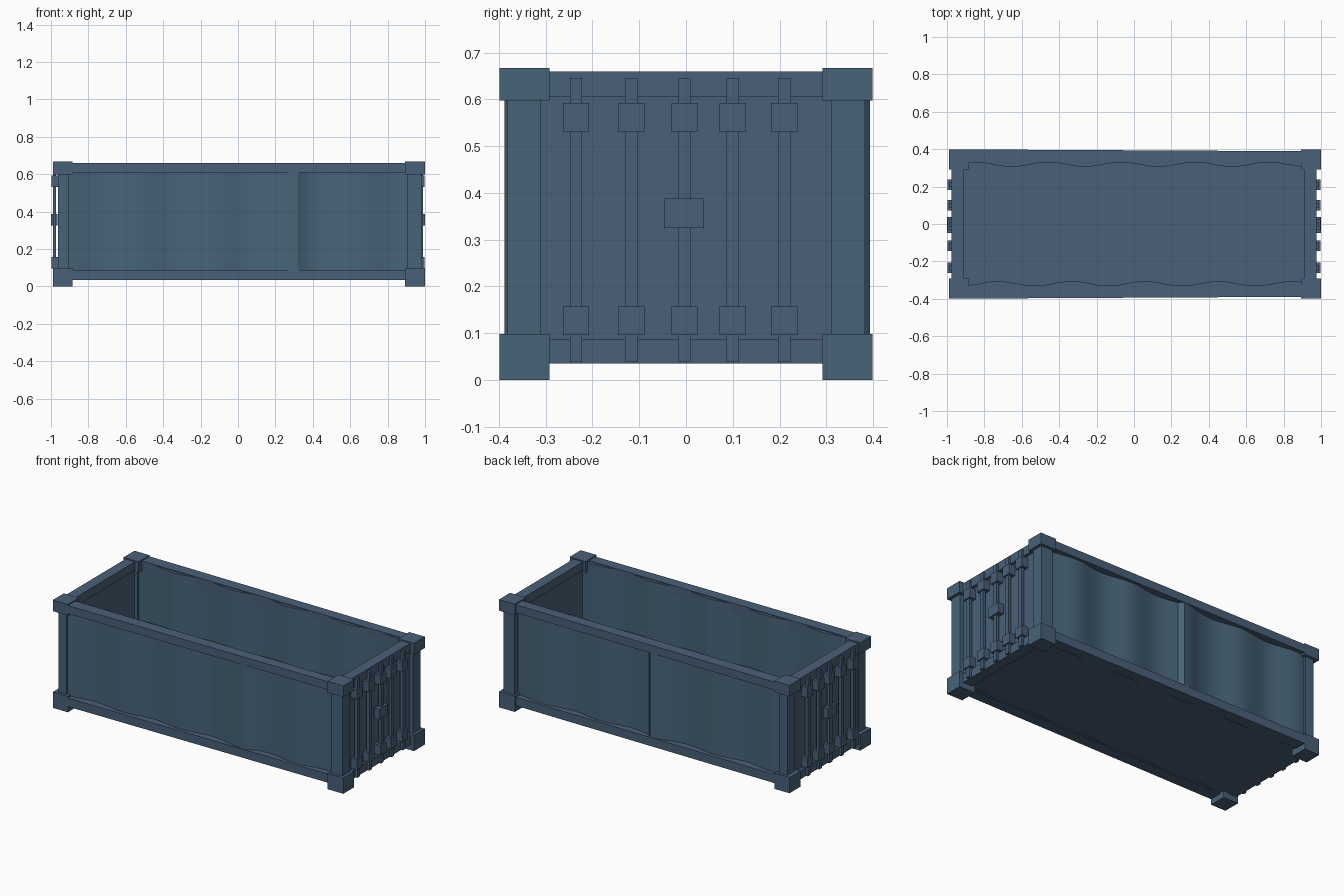
import bpy, bmesh, math

cube = bpy.data.objects.get("Cube")
if cube:
    bpy.data.objects.remove(cube, do_unlink=True)


def material(name, color):
    m = bpy.data.materials.new(name)
    m.use_nodes = True
    m.diffuse_color = color
    m.node_tree.nodes["Principled BSDF"].inputs["Base Color"].default_value = color
    return m


STEEL = material("steel blue", (0.066, 0.117, 0.188, 1))
TEAL = material("teal blue", (0.063, 0.126, 0.188, 1))


def finish(name, bm, mat):
    bmesh.ops.recalc_face_normals(bm, faces=bm.faces)
    mesh = bpy.data.meshes.new(name)
    bm.to_mesh(mesh)
    bm.free()
    mesh.materials.append(mat)
    obj = bpy.data.objects.new(name, mesh)
    bpy.context.collection.objects.link(obj)
    return obj


def box(name, x, y, z, mat=STEEL):
    """Box spanning the given (low, high) ranges."""
    bm = bmesh.new()
    bmesh.ops.create_cube(bm, size=1)
    for v in bm.verts:
        v.co = [sum(r) / 2 + c * (max(r) - min(r)) for r, c in zip((x, y, z), v.co)]
    return finish(name, bm, mat)


def span(sign, a, b):
    return (sign * a, sign * b)


def long_rail(name, side, z):
    """Side rail whose outer face drifts slightly outward towards -x."""
    rail = box(name, (-0.95, 0.95), span(side, 0.325, 0.394), z)
    for v in rail.data.vertices:
        if abs(v.co.y) > 0.35:
            v.co.y = side * (0.394 - math.copysign(0.005, v.co.x))


def corrugated_wall(name, side, crest, seam, run, height):
    """Gently waved sheet with thickness and one raised seam on the outside."""
    bm = bmesh.new()
    count = 96
    stations = [-0.93 + 1.86 * i / count for i in range(count + 1)]
    stations = [x for x in stations if not seam - 0.01 < x < seam + run + 0.01]
    rings = []
    for x in sorted(stations + [seam, seam + run]):
        wave = 0.012 * math.cos(math.tau * (x - crest) / 0.393)
        fall = (seam - x) / 0.12 if x <= seam else (x - seam) / run
        outer = 0.362 - wave + height * max(0, 1 - fall)
        inner = 0.318 - wave
        rings.append([bm.verts.new((x, side * y, z)) for y, z in
                      ((outer, 0.038), (outer, 0.655), (inner, 0.655), (inner, 0.038))])
    for a, b in zip(rings, rings[1:]):
        for i in range(4):
            j = (i + 1) % 4
            bm.faces.new((a[i], a[j], b[j], b[i]))
    bm.faces.new(rings[0])
    bm.faces.new(rings[-1])
    wall = finish(name, bm, TEAL)
    bpy.ops.object.select_all(action="DESELECT")
    wall.select_set(True)
    bpy.context.view_layer.objects.active = wall
    bpy.ops.object.shade_smooth_by_angle(angle=math.radians(30))


# Floor and corrugated long walls
box("floor", (-0.95, 0.95), (-0.34, 0.34), (0.041, 0.06))
corrugated_wall("front_wall", -1, 0.06, 0.32, 0.05, 0.02)
corrugated_wall("back_wall", 1, 0.13, -0.03, 0.025, 0.022)

# Long rails, top and bottom
for side, label in ((-1, "front"), (1, "back")):
    long_rail(label + "_bottom_rail", side, (0.035, 0.088))
    long_rail(label + "_top_rail", side, (0.61, 0.66))

# Both ends: rails, door panel, posts, corner blocks and locking gear
ROD_Y = (-0.235, -0.117, -0.003, 0.10, 0.21)
for end, label in ((1, "left"), (-1, "right")):
    box(label + "_end_bottom_rail", span(end, 0.91, 0.975), (-0.35, 0.35), (0.035, 0.088))
    box(label + "_end_top_rail", span(end, 0.91, 0.975), (-0.35, 0.35), (0.606, 0.66))
    box(label + "_door_panel", span(end, 0.925, 0.957), (-0.34, 0.34), (0.05, 0.63))

    post_out = 0.982 if end > 0 else 0.962
    block = (0.892, 1.0) if end > 0 else (0.885, 0.988)
    for side, place in ((-1, "front"), (1, "back")):
        name = label + "_" + place
        box(name + "_post", span(end, 0.905, post_out), span(side, 0.31, 0.383),
            (0.08, 0.62), TEAL)
        for part, z in (("_foot_block", (0, 0.098)), ("_top_block", (0.598, 0.667))):
            corner = box(name + part, span(end, *block), span(side, 0.292, 0.399), z)
            corner.data.materials.append(TEAL)
            for face in corner.data.polygons:
                face.material_index = int(abs(face.normal.x) > 0.5)

    # Locking rods with their brackets
    for i, y in enumerate(ROD_Y, 1):
        box(f"{label}_rod_{i}", span(end, 0.972, 0.99), (y - 0.013, y + 0.013),
            (0.038, 0.646))
        for part, z in (("lower", (0.096, 0.157)), ("upper", (0.53, 0.592))):
            box(f"{label}_{part}_bracket_{i}", span(end, 0.95, 0.998),
                (y - 0.028, y + 0.028), z)
    box(label + "_door_handle", span(end, 0.965, 1.0), (-0.047, 0.038), (0.325, 0.388))
